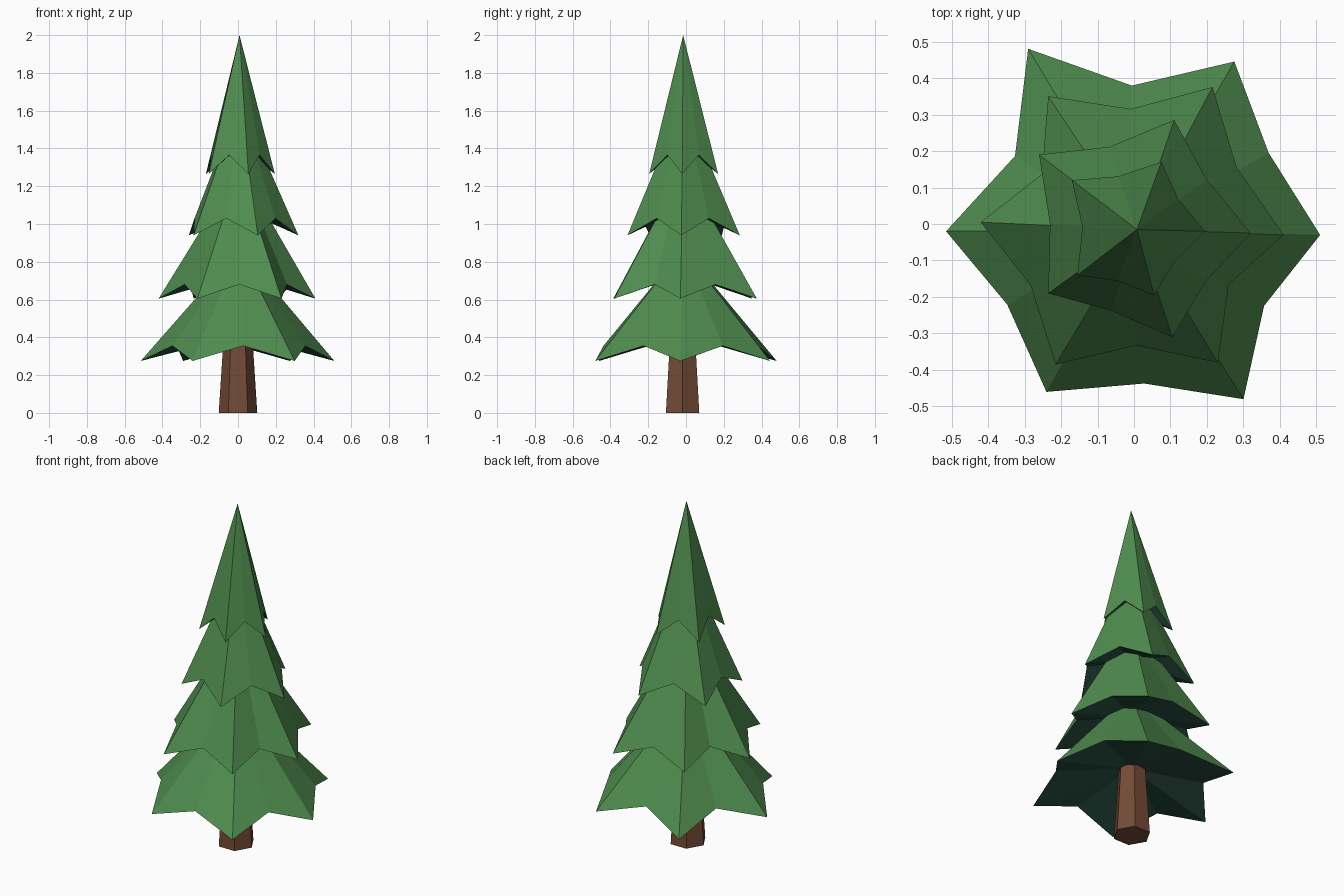
import bpy
import bmesh
from math import cos, sin, tau

cube = bpy.data.objects.get("Cube")
if cube:
    bpy.data.objects.remove(cube, do_unlink=True)


def material(name, rgb):
    mat = bpy.data.materials.new(name)
    mat.use_nodes = True
    mat.diffuse_color = (*rgb, 1)
    mat.node_tree.nodes["Principled BSDF"].inputs["Base Color"].default_value = (*rgb, 1)
    return mat


needle_green = material("needle green", (0.078, 0.262, 0.077))
shade_green = material("underside dark green", (0.022, 0.080, 0.055))
bark_brown = material("bark brown", (0.171, 0.070, 0.036))


def finish(bm, name, mats):
    mesh = bpy.data.meshes.new(name)
    bm.to_mesh(mesh)
    bm.free()
    for mat in mats:
        mesh.materials.append(mat)
    obj = bpy.data.objects.new(name, mesh)
    bpy.context.scene.collection.objects.link(obj)
    return obj


CENTRE = (0.008, -0.015)


def branch_tier(name, tips, notches, tip_z, notch_z, hollow_z, apex_z):
    """Star-shaped cone: low tips, raised notches between them, hollow underneath."""
    bm = bmesh.new()
    rim = []
    for i, (x, y) in enumerate(tips):
        nx, ny = tips[(i + 1) % len(tips)]
        f = notches[i] / 2
        rim.append(bm.verts.new((x, y, tip_z)))
        rim.append(bm.verts.new(((x + nx) * f, (y + ny) * f, notch_z)))
    apex = bm.verts.new((*CENTRE, apex_z))
    hollow = bm.verts.new((*CENTRE, hollow_z))
    for a, b in zip(rim, rim[1:] + rim[:1]):
        bm.faces.new((a, b, apex))
        bm.faces.new((b, a, hollow)).material_index = 1
    return finish(bm, name, [needle_green, shade_green])


# Branch tiers, bottom to top
branch_tier("bottom_branches",
            [(0.51, -0.03), (0.275, 0.445), (-0.29, 0.48),
             (-0.515, -0.02), (-0.24, -0.46), (0.30, -0.48)],
            [0.94, 0.82, 0.81, 0.92, 0.93, 0.88], 0.275, 0.355, 0.41, 0.87)
branch_tier("lower_branches",
            [(0.41, -0.03), (0.215, 0.375), (-0.235, 0.35),
             (-0.42, 0.005), (-0.215, -0.385), (0.23, -0.38)],
            [0.9, 0.87, 0.77, 0.89, 0.87, 0.81], 0.605, 0.68, 0.73, 1.3)
branch_tier("upper_branches",
            [(0.32, -0.025), (0.11, 0.285), (-0.26, 0.19),
             (-0.235, -0.19), (0.105, -0.31)],
            [0.93, 0.89, 0.93, 0.95, 0.93], 0.94, 1.03, 1.08, 1.65)
branch_tier("top_branches",
            [(0.195, -0.02), (0.075, 0.17), (-0.17, 0.12),
             (-0.155, -0.14), (0.055, -0.195)],
            [0.9, 0.9, 0.87, 0.93, 0.92], 1.265, 1.365, 1.41, 2.0)

# Tapered six-sided trunk
bm = bmesh.new()
rings = [[bm.verts.new((r * cos(tau * i / 6), r * sin(tau * i / 6) - 0.018, z))
          for i in range(6)] for r, z in ((0.102, 0), (0.073, 0.45))]
low, high = rings
for i in range(6):
    j = (i + 1) % 6
    bm.faces.new((low[i], low[j], high[j], high[i]))
bm.faces.new(low[::-1])
bm.faces.new(high)
finish(bm, "trunk", [bark_brown])
